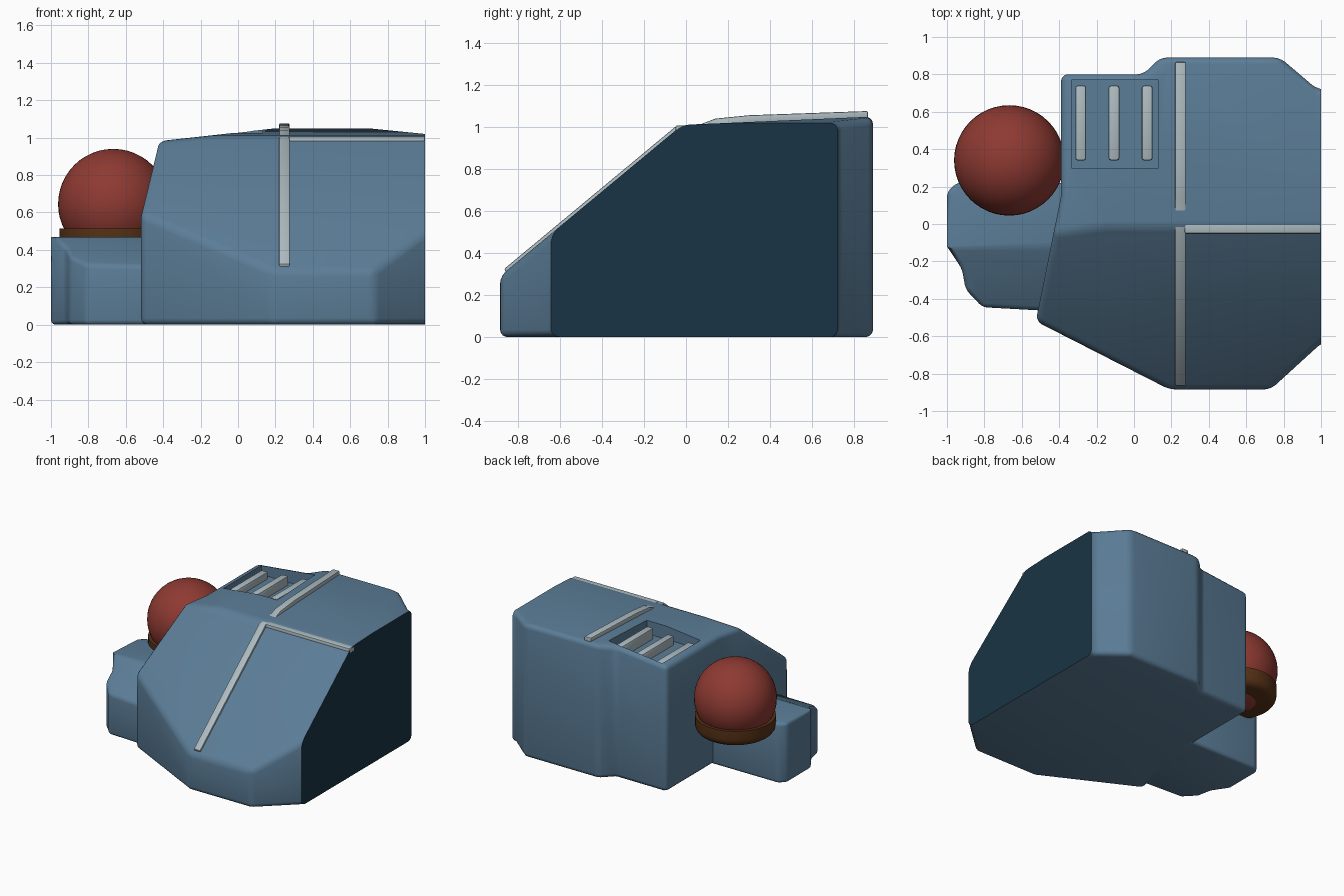
import bpy, bmesh, math
from mathutils import Vector

if "Cube" in bpy.data.objects:
    bpy.data.objects.remove(bpy.data.objects["Cube"], do_unlink=True)


def material(name, rgb):
    m = bpy.data.materials.new(name)
    m.use_nodes = True
    m.diffuse_color = (*rgb, 1)
    m.node_tree.nodes["Principled BSDF"].inputs["Base Color"].default_value = (*rgb, 1)
    return m


BLUE = material("steel blue", (0.105, 0.205, 0.31))
DARK = material("dark navy", (0.01, 0.034, 0.058))
GREY = material("pale grey", (0.42, 0.50, 0.53))
RED = material("brick red", (0.27, 0.042, 0.032))
BROWN = material("dark brown", (0.095, 0.032, 0.008))


def finish(name, bm, *mats, smooth=True):
    bmesh.ops.recalc_face_normals(bm, faces=bm.faces)
    mesh = bpy.data.meshes.new(name)
    bm.to_mesh(mesh)
    bm.free()
    obj = bpy.data.objects.new(name, mesh)
    bpy.context.collection.objects.link(obj)
    for m in mats:
        mesh.materials.append(m)
    bpy.ops.object.select_all(action="DESELECT")
    obj.select_set(True)
    bpy.context.view_layer.objects.active = obj
    if smooth:
        bpy.ops.object.shade_smooth_by_angle(angle=math.radians(35))
    return obj


def prism(points, direction):
    """Extrude a closed outline along a direction."""
    bm = bmesh.new()
    face = bm.faces.new([bm.verts.new(p) for p in points])
    new = bmesh.ops.extrude_face_region(bm, geom=[face])["geom"]
    verts = [v for v in new if isinstance(v, bmesh.types.BMVert)]
    bmesh.ops.translate(bm, verts=verts, vec=direction)
    bmesh.ops.recalc_face_normals(bm, faces=bm.faces)
    return bm


def clip(bm, point, normal, mat=0):
    """Cut away everything on the normal's side and cap the cut."""
    geom = bm.verts[:] + bm.edges[:] + bm.faces[:]
    cut = bmesh.ops.bisect_plane(bm, geom=geom, plane_co=point, plane_no=normal,
                                 clear_outer=True)["geom_cut"]
    edges = [e for e in cut if isinstance(e, bmesh.types.BMEdge)]
    for f in bmesh.ops.edgeloop_fill(bm, edges=edges)["faces"]:
        f.material_index = mat
    bmesh.ops.recalc_face_normals(bm, faces=bm.faces)


def round_edges(bm, width, segments=3, angle=20):
    edges = [e for e in bm.edges if e.calc_face_angle(0) > math.radians(angle)]
    bmesh.ops.bevel(bm, geom=edges, offset=width, segments=segments, profile=0.5,
                    affect="EDGES", clamp_overlap=True)


def box(center, size, width=0.0):
    bm = bmesh.new()
    bmesh.ops.create_cube(bm, size=1)
    bmesh.ops.scale(bm, vec=size, verts=bm.verts)
    bmesh.ops.translate(bm, vec=center, verts=bm.verts)
    if width:
        round_edges(bm, width, 2)
    return bm


# Main body: faceted footprint, sloped front, gently pitched roof, flat dark side
outline = [(1.3, -0.63), (1.01, -0.63), (0.73, -0.885), (0.19, -0.885), (-0.525, -0.52),
           (-0.39, 0.15), (-0.39, 0.80), (0.05, 0.80), (0.14, 0.89), (0.78, 0.89),
           (0.98, 0.72), (1.3, 0.72)]
bm = prism([(x, y, 0) for x, y in outline], (0, 0, 1.3))
clip(bm, (0, -0.03, 1.0), (0, -0.83, 1))
clip(bm, (0, 0, 1.012), (0, -0.042, 1))
clip(bm, (0.2, 0, 1.05), (-0.11, 0, 1))
clip(bm, (1, 0, 1.02), (0.1, 0, 1))
round_edges(bm, 0.035)
clip(bm, (1, 0, 0), (1, 0, 0), mat=1)
body = finish("body", bm, BLUE, DARK)

# Vent recess in the roof
cutter = finish("vent_cutter", box((-0.102, 0.535, 1.1), (0.465, 0.47, 0.36)), BLUE, smooth=False)
cutter.hide_render = True
cut = body.modifiers.new("vent", "BOOLEAN")
cut.operation, cut.solver, cut.object = "DIFFERENCE", "EXACT", cutter
bpy.context.view_layer.objects.active = body
bpy.ops.object.modifier_apply(modifier="vent")
bpy.data.objects.remove(cutter, do_unlink=True)

# Vent bars
for i, x in enumerate((-0.285, -0.107, 0.07)):
    top = 0.975 + 0.015 * i
    finish(f"vent_bar_{i + 1}", box((x, 0.54, (top + 0.9) / 2), (0.058, 0.40, top - 0.9), 0.012), GREY)

# Long strip running up the slope and over the roof
path = [(-0.865, 0.325), (-0.05, 1.002), (0.05, 1.006), (0.14, 1.04), (0.3, 1.056), (0.865, 1.076)]
lower = [(y + 0.02 * (y < 0), z - 0.04) for y, z in reversed(path)]
bm = prism([(0.22, y, z) for y, z in path + lower], (0.056, 0, 0))
round_edges(bm, 0.006, 2, 50)
finish("long_strip", bm, GREY)

# Cross strip along the ridge
finish("cross_strip", box((0.635, -0.015, 0.985), (0.73, 0.07, 0.044), 0.008), GREY)

# Side pod with sloping front
pod = [(-1.0, 0.17), (-1.0, -0.12), (-0.92, -0.24), (-0.9, -0.35), (-0.81, -0.445),
       (-0.45, -0.465), (-0.3, -0.3), (-0.3, 0.22), (-0.95, 0.22)]
bm = prism([(x, y, 0) for x, y in pod], (0, 0, 0.47))
clip(bm, (0, -0.12, 0.47), (0, -0.45, 1))
round_edges(bm, 0.025)
finish("side_pod", bm, BLUE)

# Ball and its dish
ball_at = Vector((-0.667, 0.34, 0.645))
bm = bmesh.new()
bmesh.ops.create_uvsphere(bm, u_segments=48, v_segments=24, radius=0.295)
bmesh.ops.translate(bm, vec=ball_at, verts=bm.verts)
finish("ball", bm, RED)

bm = bmesh.new()
bmesh.ops.create_cone(bm, cap_ends=True, segments=48, radius1=0.288, radius2=0.288, depth=0.13)
base = [e for e in bm.edges if all(v.co.z < 0 for v in e.verts)]
bmesh.ops.bevel(bm, geom=base, offset=0.06, segments=4, profile=0.5, affect="EDGES")
bmesh.ops.translate(bm, vec=(ball_at.x, ball_at.y, 0.45), verts=bm.verts)
finish("ball_dish", bm, BROWN)
